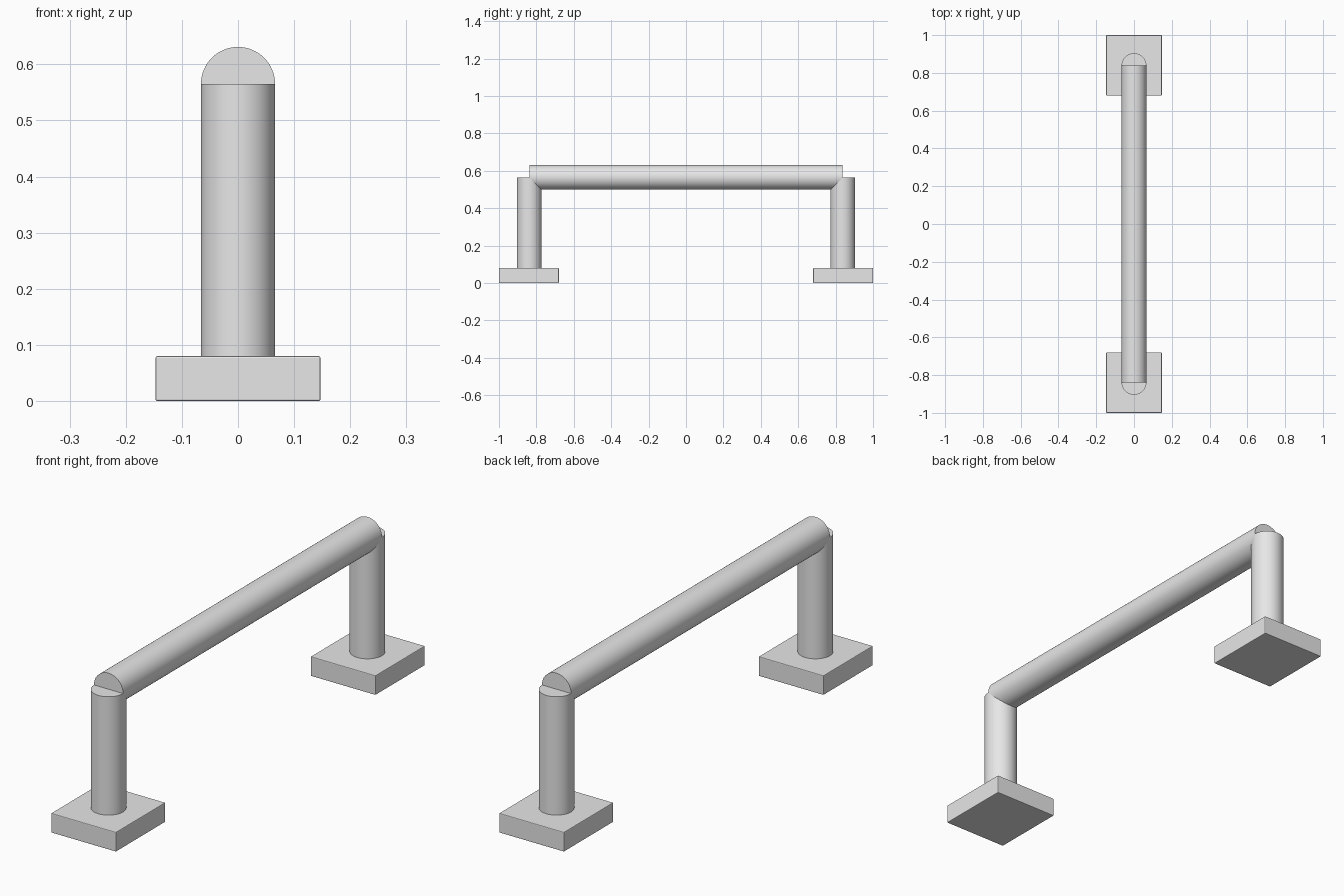
import bpy
import math

cube = bpy.data.objects.get("Cube")
if cube:
    bpy.data.objects.remove(cube, do_unlink=True)

RADIUS = 0.066
RAIL_Z = 0.565
POST_Y = 0.838
BASE_H = 0.08

grey = bpy.data.materials.new("plain_grey")
grey.use_nodes = True
grey.diffuse_color = (0.8, 0.8, 0.8, 1)
grey.node_tree.nodes["Principled BSDF"].inputs["Base Color"].default_value = (0.8, 0.8, 0.8, 1)


def finish(name):
    obj = bpy.context.object
    obj.name = name
    obj.data.materials.append(grey)
    return obj


def tube(name, length, location, rotation=(0, 0, 0)):
    bpy.ops.mesh.primitive_cylinder_add(vertices=64, radius=RADIUS, depth=length,
                                        location=location, rotation=rotation)
    bpy.ops.object.shade_smooth_by_angle(angle=math.radians(30))
    return finish(name)


def base_block(name, y):
    bpy.ops.mesh.primitive_cube_add(size=1, location=(0, y, BASE_H / 2))
    obj = finish(name)
    obj.scale = (0.294, 0.32, BASE_H)
    bpy.ops.object.transform_apply(location=False, rotation=False, scale=True)
    # Slightly softened edges
    bevel = obj.modifiers.new("soft_edges", "BEVEL")
    bevel.width = 0.003
    bevel.segments = 2


# Upright posts on square feet, one at each end
for side, sign in (("front", -1), ("back", 1)):
    base_block(side + "_base", sign * 0.84)
    tube(side + "_post", RAIL_Z - BASE_H, (0, sign * POST_Y, (RAIL_Z + BASE_H) / 2))

# Horizontal rail ending over the post centres
tube("top_rail", 2 * POST_Y, (0, 0, RAIL_Z), (math.pi / 2, 0, 0))
